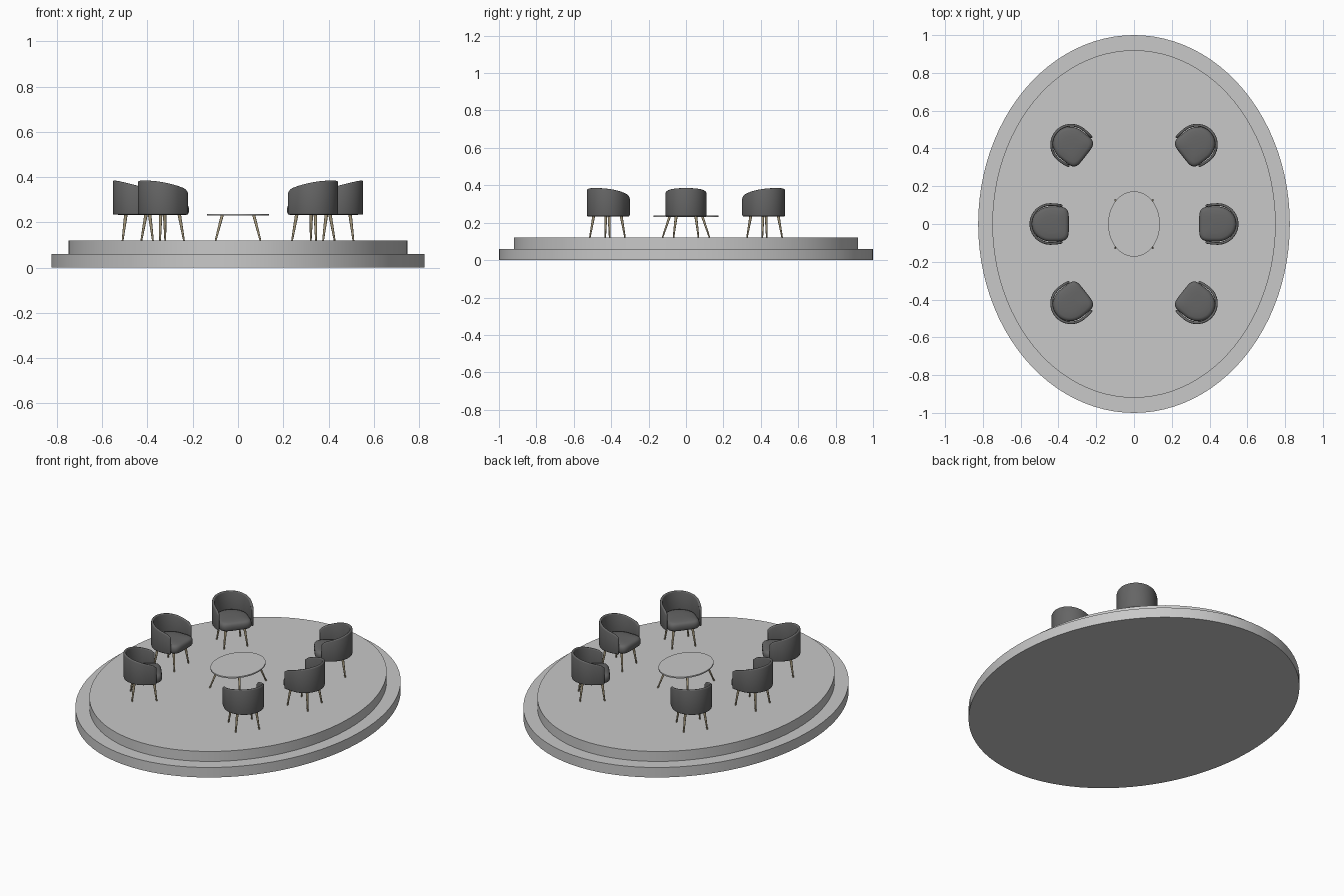
import bpy, bmesh, math
from mathutils import Vector

if "Cube" in bpy.data.objects:
    bpy.data.objects.remove(bpy.data.objects["Cube"])


def material(name, rgb):
    m = bpy.data.materials.new(name)
    m.diffuse_color = (*rgb, 1)
    m.use_nodes = True
    m.node_tree.nodes["Principled BSDF"].inputs["Base Color"].default_value = m.diffuse_color
    return m


GREY = material("light grey", (0.58, 0.58, 0.58))
FABRIC = material("dark grey fabric", (0.13, 0.13, 0.13))
WOOD = material("tan wood", (0.36, 0.30, 0.19))


def to_mesh(bm, name, mat, angle=40):
    bmesh.ops.recalc_face_normals(bm, faces=bm.faces)
    for f in bm.faces:
        f.smooth = True
    for e in bm.edges:
        e.smooth = len(e.link_faces) == 2 and e.calc_face_angle() < math.radians(angle)
    me = bpy.data.meshes.new(name)
    bm.to_mesh(me)
    bm.free()
    me.materials.append(mat)
    return me


def place(name, me, loc=(0, 0, 0), rot=0):
    ob = bpy.data.objects.new(name, me)
    ob.location = loc
    ob.rotation_euler.z = rot
    bpy.context.collection.objects.link(ob)
    return ob


def loft(rings):
    """Skin a list of closed rings and cap both ends."""
    bm = bmesh.new()
    vs = [[bm.verts.new(p) for p in r] for r in rings]
    n = len(vs[0])
    for a, b in zip(vs, vs[1:]):
        for i in range(n):
            j = (i + 1) % n
            bm.faces.new((a[i], a[j], b[j], b[i]))
    bm.faces.new(vs[0][::-1])
    bm.faces.new(vs[-1])
    return bm


def disc(name, rx, ry, z0, z1, n=96):
    ring = [(rx * math.cos(2 * math.pi * i / n), ry * math.sin(2 * math.pi * i / n)) for i in range(n)]
    bm = loft([[(x, y, z) for x, y in ring] for z in (z0, z1)])
    place(name, to_mesh(bm, name, GREY))


def four_legs(name, foot, top, z0, z1, r_foot, r_top):
    """Four tapered, splayed legs mirrored in x and y."""
    bm = bmesh.new()
    for sx in (-1, 1):
        for sy in (-1, 1):
            a = Vector((sx * foot[0], sy * foot[1], z0))
            b = Vector((sx * top[0], sy * top[1], z1))
            rings = []
            for c, r in ((a, r_foot), (b, r_top)):
                rings.append([bm.verts.new((c.x + r * math.cos(k * math.pi / 8),
                                            c.y + r * math.sin(k * math.pi / 8), c.z)) for k in range(16)])
            lo, hi = rings
            for k in range(16):
                j = (k + 1) % 16
                bm.faces.new((lo[k], lo[j], hi[j], hi[k]))
            bm.faces.new(lo[::-1])
            bm.faces.new(hi)
    return to_mesh(bm, name, WOOD)


# Two-step oval platform
disc("platform_lower_step", 0.825, 1.0, 0.0, 0.06)
disc("platform_upper_step", 0.75, 0.92, 0.06, 0.12)

# Oval coffee table
disc("table_top", 0.137, 0.173, 0.230, 0.238)
place("table_legs", four_legs("table_legs", (0.099, 0.126), (0.07, 0.088), 0.12, 0.231, 0.004, 0.007))


# Chair back shell: rounded wall swept round the seat, sloping down to the arms (+x is forward)
def shell_mesh():
    rings, steps, end = [], 56, math.radians(110)
    half = 0.007
    params = [(-1, 0.55)] + [(-1 + 2 * i / steps, 1) for i in range(steps + 1)] + [(1, 0.55)]
    for t, k in params:
        a = t * end
        c = math.cos(a)
        rf = 0.103 if c > 0 else 0.175
        f, s = -c * rf, math.sin(a) * 0.103
        # path tangent and outward normal
        tan = Vector((math.sin(a) * rf, math.cos(a) * 0.103)).normalized()
        nrm = Vector((-tan.y, tan.x))
        p = Vector((f, s))
        if k < 1:
            p += tan * (0.004 if t > 0 else -0.004)
        u = max(0.0, (f + 0.103) / 0.163)
        top = 0.385 - 0.04 * u ** 1.2
        if abs(t) > 0.9:   # soften the upper arm corner
            top -= 0.010 * ((abs(t) - 0.9) / 0.1) ** 3
        bot = 0.234
        inset = 0.004 * (1 - k)
        w = half * k
        ring = []
        for side, z in ((0.4, bot + inset), (0.8, bot + 0.002 + inset), (1, bot + 0.007),
                        (1, top - 0.006), (0.8, top - 0.002 - inset), (0.4, top - inset)):
            ring.append((side, z))
        ring += [(-x, z) for x, z in reversed(ring)]
        rings.append([(p.x + nrm.x * w * x, p.y + nrm.y * w * x, z) for x, z in ring])
    return to_mesh(loft(rings), "chair_shell", FABRIC, 60)


# Puffy D-shaped seat cushion: round at the back, squarer at the front
def seat_mesh():
    outline, n = [], 64
    for i in range(n):
        a = 2 * math.pi * i / n
        c, s = math.cos(a), math.sin(a)
        if c > 0:
            r = (abs(c) ** 5 + abs(s) ** 5) ** -0.2
            outline.append((0.098 * r * c, 0.092 * r * s))
        else:
            outline.append((0.098 * c, 0.092 * s))
    layers = ((0.88, 0.233), (0.96, 0.237), (1, 0.246), (1, 0.262), (0.975, 0.272),
              (0.92, 0.279), (0.8, 0.283), (0.5, 0.286), (0.2, 0.287))
    return to_mesh(loft([[(x * k, y * k, z) for x, y in outline] for k, z in layers]), "chair_seat", FABRIC, 60)


shell, seat = shell_mesh(), seat_mesh()
legs = four_legs("chair_legs", (0.067, 0.067), (0.052, 0.052), 0.12, 0.238, 0.004, 0.008)

# Six chairs around the table
turn = math.radians(38)
spots = []
for sx in (1, -1):
    base = math.pi if sx > 0 else 0
    spots.append((sx * 0.443, 0, base))
    for sy in (1, -1):
        spots.append((sx * 0.333, sy * 0.42, base + sx * sy * turn))
for i, (x, y, rot) in enumerate(spots, 1):
    for part, me in (("shell", shell), ("seat", seat), ("legs", legs)):
        place(f"chair_{i}_{part}", me, (x, y, 0), rot)
